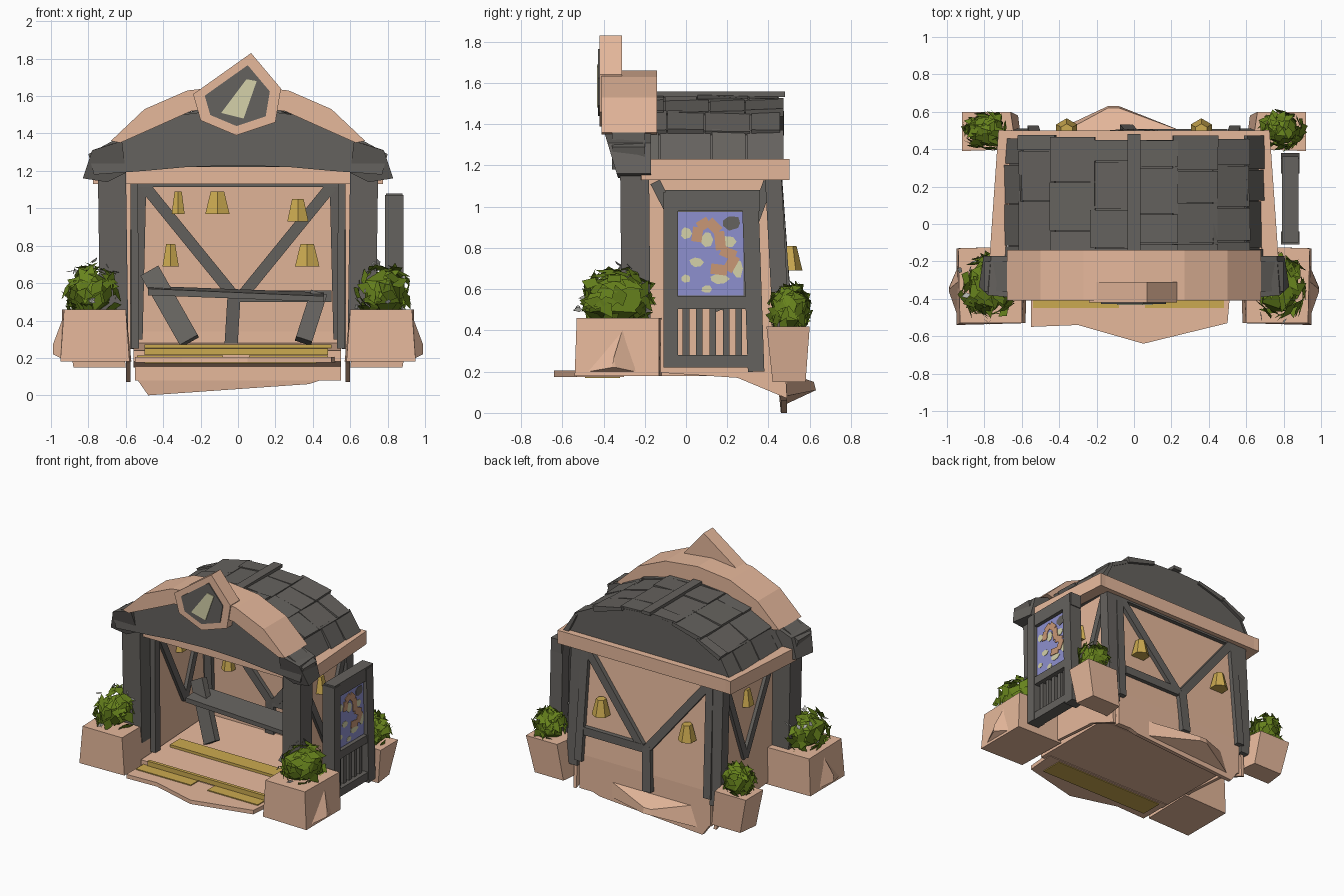
import bpy, bmesh, math, random
from mathutils import Vector as V

if "Cube" in bpy.data.objects:
    bpy.data.objects.remove(bpy.data.objects["Cube"])
random.seed(4)

def material(name, c):
    m = bpy.data.materials.new(name)
    m.diffuse_color = (*c, 1)
    m.use_nodes = True
    m.node_tree.nodes["Principled BSDF"].inputs["Base Color"].default_value = m.diffuse_color
    return m
TAN = material("tan_wood", (0.79, 0.48, 0.33))
GREY = material("dark_grey_wood", (0.13, 0.122, 0.112))
GOLD = material("gold", (0.60, 0.40, 0.08))
LEAF = material("leaf_green", (0.135, 0.225, 0.012))
CREAM = material("cream", (0.66, 0.64, 0.40))
BLUE = material("map_blue", (0.27, 0.28, 0.62))
ORANGE = material("map_orange", (0.58, 0.31, 0.18))
WHITE = material("petal_white", (0.60, 0.60, 0.55))

def finish(name, bm, *mats):
    bmesh.ops.recalc_face_normals(bm, faces=bm.faces)
    me = bpy.data.meshes.new(name)
    bm.to_mesh(me)
    bm.free()
    for m in mats:
        me.materials.append(m)
    ob = bpy.data.objects.new(name, me)
    bpy.context.collection.objects.link(ob)
    return ob

def loft(name, a, b, mat):
    """Closed solid between two matching loops of points."""
    bm = bmesh.new()
    A = [bm.verts.new(p) for p in a]
    B = [bm.verts.new(p) for p in b]
    n = len(A)
    bm.faces.new(A)
    bm.faces.new(B[::-1])
    for i in range(n):
        bm.faces.new((A[i], B[i], B[(i + 1) % n], A[(i + 1) % n]))
    return finish(name, bm, mat)

def prism(name, pts, axis, lo, hi, mat):
    """Extrude a 2D outline along x (points are y,z) or y (points are x,z)."""
    f = (lambda p, t: (t, p[0], p[1])) if axis == 'x' else (lambda p, t: (p[0], t, p[1]))
    return loft(name, [f(p, lo) for p in pts], [f(p, hi) for p in pts], mat)

def box(name, x0, x1, y0, y1, z0, z1, mat):
    return prism(name, [(y0, z0), (y1, z0), (y1, z1), (y0, z1)], 'x', x0, x1, mat)

def beam(name, a, b, w, t, n, mat):
    """Bar from a to b, t thick along n and w wide across it."""
    a, b = V(a), V(b)
    d = (b - a).normalized()
    s = d.cross(V(n)).normalized()
    u = s.cross(d)
    ring = [s * w / 2 * i + u * t / 2 * j for i, j in ((1, 1), (-1, 1), (-1, -1), (1, -1))]
    return loft(name, [a + r for r in ring], [b + r for r in ring], mat)

# --- floor slab, front step and gold planks
prism("floor", [(-.36, .18), (.3, .18), (.47, .15), (.47, .28), (-.36, .24)], 'x', -.56, .55, TAN)
step_outline = [(-.55, -.3), (-.55, -.55), (-.3, -.54), (.05, -.64), (.5, -.53), (.52, -.3)]
loft("front_step", [(x, y, .175) for x, y in step_outline], [(x, y, .205) for x, y in step_outline], TAN)
for x0, x1 in ((-.54, -.08), (.06, .48)):
    box("step_gold_plank", x0, x1, -.45, -.35, .205, .212, GOLD)
box("underside_gold_plank", -.5, .42, -.49, -.32, .169, .175, GOLD)
box("floor_gold_plank", -.5, .5, -.1, .02, .25, .272, GOLD)
box("step_gold_edge", -.5, .48, -.37, -.345, .215, .25, GOLD)

# --- walls
prism("back_wall", [(.40, 1.18), (.43, 1.18), (.49, .34), (.49, .08), (.45, .08), (.45, .34)], 'x', -.55, .55, TAN)
loft("back_foot", [(-.55, .45, .1), (-.55, .49, .1), (.5, .49, .1), (.5, .45, .1)],
     [(-.48, .46, .0), (-.48, .49, .0), (.38, .49, .06), (.38, .46, .06)], TAN)
loft("back_foot_ledge", [(-.4, .48, .2), (.3, .48, .2), (.3, .48, .08), (-.46, .48, .04)],
     [(-.14, .62, .15), (-.08, .62, .15), (-.08, .63, .11), (-.14, .63, .11)], TAN)

def wall_y(z, off):
    return .43 + (1.18 - z) * .072 + off

for side, off in (("inner", -.05), ("outer", .012)):
    def wb(name, x0, z0, x1, z1, w=.06):
        beam(side + name, (x0, wall_y(z0, off), z0), (x1, wall_y(z1, off), z1), w, .04, (0, 1, 0), GREY)
    for s in (-1, 1):
        wb("_diagonal_brace", s * .5, 1.12, s * .02, .53)
        wb("_corner_stud", s * .52, 1.15, s * .54, .3)
    wb("_centre_stud", -.02, .55, -.04, .22, .07)
    wb("_rail", 0, .53, .5, .53)
    wb("_top_rail", -.55, 1.13, .55, 1.13, .03)

def lamp(name, x, y, z, r=.065):
    """Hanging bell shaped lamp."""
    bm = bmesh.new()
    bmesh.ops.create_cone(bm, cap_ends=True, segments=6, radius1=r, radius2=r * .55, depth=.12)
    bmesh.ops.translate(bm, verts=bm.verts, vec=(x, y, z))
    finish(name, bm, GOLD)

for s in (-1, 1):
    # side wall with braces and posts
    x = s * .575
    loft("side_wall", [(x, -.2, .2), (x, .25, .17), (x, .49, .07), (x, .43, 1.16), (x, -.18, 1.16)],
         [(x + s * .025,) + p for p in ((-.2, .2), (.25, .17), (.49, .07), (.43, 1.16), (-.18, 1.16))], TAN)
    for k in (-.01, .035):
        beam("side_brace", (x + s * k, -.15, 1.12), (x + s * k, .17, .5), .05, .03, (1, 0, 0), GREY)
        beam("side_brace", (x + s * k, .4, 1.12), (x + s * k, .17, .5), .05, .03, (1, 0, 0), GREY)
    beam("back_post", (s * .59, .42, 1.2), (s * .6, .47, .25), .09, .08, (0, 1, 0), GREY)
    beam("front_post", (s * .675, -.25, 1.25), (s * .66, -.24, .2), .15, .14, (0, 1, 0), GREY)
    beam("inner_front_post", (s * .555, -.2, 1.18), (s * .55, -.2, .25), .04, .06, (0, 1, 0), GREY)
    # eaves
    beam("side_eave", (s * .73, -.22, 1.18), (s * .68, .5, 1.18), .09, .1, (0, 0, 1), TAN)
    # lamps outside and on the side walls
    lamp("back_lamp", s * .36, .5, .75)
    lamp("side_lamp", s * .59, .13, .94, .06)
lamp("inner_lamp", .32, .36, .99)
lamp("inner_lamp", -.32, .36, 1.03, .04)
lamp("inner_middle_lamp", -.11, .36, 1.03, .075)
lamp("inner_low_lamp", .37, .4, .75, .075)
lamp("inner_low_lamp", -.36, .4, .75, .05)
# bench
loft("bench_seat", [(-.48, .06, .535), (.46, .06, .5), (.46, .26, .52), (-.48, .26, .55)],
     [(-.48, .06, .57), (.46, .06, .53), (.46, .26, .55), (-.48, .26, .585)], GREY)
beam("bench_support", (-.47, .2, .66), (-.26, .06, .29), .11, .05, (0, 1, 0), GREY)
beam("bench_support", (.43, .2, .54), (.35, .06, .29), .09, .05, (0, 1, 0), GREY)
box("back_eave", -.7, .7, .42, .5, 1.13, 1.23, TAN)
box("front_lintel", -.6, .6, -.28, -.2, 1.13, 1.23, TAN)

# --- barrel roof with uneven shingles
half = [(.67, 1.22), (.6, 1.36), (.43, 1.45), (.22, 1.51), (0, 1.53)]
arch = half + [(-x, z) for x, z in half[-2::-1]]
prism("roof_core", arch, 'y', -.3, .45, GREY)
for i, (p, q) in enumerate(zip(arch, arch[1:])):
    y = -.3
    while y < .44:
        y2 = min(y + random.uniform(.14, .28), .47 + random.uniform(-.02, .02))
        a, b = V((p[0], 0, p[1])), V((q[0], 0, q[1]))
        e = (b - a) * .06
        up = V((q[1] - p[1], 0, p[0] - q[0])).normalized()
        lo, hi = (random.uniform(.012, .028), .008) if i < 4 else (.008, random.uniform(.012, .028))
        c = [a - e, b + e, b + e, a - e]
        ys = [y, y, y2 - .006, y2 - .006]
        h = [lo, hi, hi, lo]
        loft("roof_shingle", [c[k] + V((0, ys[k], 0)) - up * .01 for k in range(4)],
             [c[k] + V((0, ys[k], 0)) + up * (h[k] + random.uniform(-.004, .006)) for k in range(4)], GREY)
        y = y2
beam("ridge_cap", (0, -.3, 1.545), (0, .48, 1.545), .07, .025, (0, 0, 1), GREY)

# --- front arches
def strip(name, outer, inner, y0, y1, mat):
    o = outer + [(-x, z) for x, z in outer[::-1] if x]
    n = inner + [(-x, z) for x, z in inner[::-1] if x]
    for k in range(len(o) - 1):
        prism(name, [o[k], o[k + 1], n[k + 1], n[k]], 'y', y0, y1, mat)
strip("grey_front_arch", [(-.8, 1.29), (-.58, 1.41), (-.3, 1.5), (0, 1.54)],
      [(-.77, 1.18), (-.5, 1.2), (-.28, 1.22), (0, 1.23)], -.36, -.2, GREY)
strip("tan_front_arch", [(-.68, 1.36), (-.5, 1.53), (-.27, 1.63), (0, 1.66)],
      [(-.63, 1.35), (-.45, 1.43), (-.25, 1.52), (0, 1.54)], -.41, -.14, TAN)
for s in (-1, 1):
    end = [(s * .83, 1.16), (s * .78, 1.31), (s * .62, 1.36), (s * .6, 1.19), (s * .7, 1.14)]
    loft("arch_end_cap", [(x, -.33 - (z - 1.14) * .3, z) for x, z in end],
         [(.7 * s + (x - .7 * s) * .8, -.17, z) for x, z in end], GREY)

# --- plain gable plaque
plaque = [(.07, 1.83), (.23, 1.64), (.2, 1.46), (-.01, 1.39), (-.2, 1.47), (-.24, 1.61)]
prism("plaque", plaque, 'y', -.42, -.31, TAN)
prism("plaque_panel", [(.0 + x * .74, 1.58 + (z - 1.58) * .74) for x, z in plaque], 'y', -.427, -.42, GREY)
prism("plaque_stripe", [(-.09, 1.51), (.03, 1.48), (.1, 1.68), (.045, 1.69)], 'y', -.432, -.426, CREAM)

# --- map stand on the right side
beam("stand_front_post", (.835, -.075, 1.07), (.835, -.075, .22), .07, .1, (1, 0, 0), GREY)
beam("stand_back_post", (.835, .31, 1.07), (.835, .34, .2), .08, .1, (1, 0, 0), GREY)
for z, h in ((1.03, .1), (.535, .06), (.25, .06)):
    box("stand_rail", .79, .88, -.1, .36, z - h / 2, z + h / 2, GREY)
for y in (.0, .065, .13, .195, .255):
    box("stand_slat", .82, .85, y - .016, y + .016, .25, .54, GREY)
box("stand_board", .815, .85, -.05, .3, .54, 1.0, GREY)
box("map_sheet", .85, .857, -.04, .28, .57, .975, BLUE)

def patch(name, y, z, ry, rz, mat, x=.857):
    pts = [(y + ry * math.cos(k * math.tau / 7) * random.uniform(.8, 1.1),
            z + rz * math.sin(k * math.tau / 7) * random.uniform(.8, 1.1)) for k in range(7)]
    prism(name, pts, 'x', x, x + .003, mat)
for y, z, r, t in ((.0, .87, .03, .03), (.05, .73, .035, .025), (.0, .65, .025, .02), (.16, .65, .05, .025),
                   (.2, .83, .05, .03), (.1, .6, .025, .02), (.25, .7, .025, .05), (.1, .84, .03, .04)):
    patch("map_cream_patch", y, z, r, t, CREAM)
patch("map_grey_patch", .22, .92, .05, .035, GREY)
route = [(.05, .83), (.06, .9), (.11, .93), (.16, .88), (.17, .79), (.24, .76), (.2, .69), (.12, .7)]
for p, q in zip(route, route[1:]):
    beam("map_route", (.862, *p), (.862, *q), .05, .004, (1, 0, 0), ORANGE)

# --- planters and bushes
def bush(name, c, r, flowers):
    bm = bmesh.new()
    bmesh.ops.create_icosphere(bm, subdivisions=1, radius=.82)
    for v in bm.verts:
        v.co *= random.uniform(.85, 1.1)
    for k in range(75 + flowers):
        d = V((random.gauss(0, 1), random.gauss(0, 1), random.gauss(.25, 1))).normalized()
        t = d.orthogonal().normalized()
        s = d.cross(t)
        ang = random.uniform(0, math.tau)
        t, s = t * math.cos(ang) + s * math.sin(ang), s * math.cos(ang) - t * math.sin(ang)
        petal = k >= 75
        m, w = (.98, .12) if petal else (random.uniform(.7, .85), .3)
        pts = [d * m - t * w, d * (m + .08) + s * w * .7, d * (m + .2) + t * w * 1.2, d * (m + .08) - s * w * .7]
        f = bm.faces.new([bm.verts.new(p) for p in pts])
        f.material_index = int(petal)
    for v in bm.verts:
        v.co = V((c[i] + v.co[i] * r[i] for i in range(3)))
    finish(name, bm, LEAF, WHITE)

for s in (-1, 1):
    top = [(s * .6, -.53), (s * .93, -.53), (s * .94, -.13), (s * .6, -.12)]
    bot = [(s * .58, -.53), (s * .95, -.54), (s * 1.0, -.3), (s * .95, -.13)]
    loft("front_planter", [(x, y, .18) for x, y in bot[:2] + [(s * .95, -.13), (s * .57, -.12)]],
         [(x, y, .46) for x, y in top], TAN)
    loft("planter_corner", [(s * .93, -.53, .19), (s * .93, -.2, .19), (s * .93, -.3, .43)],
         [(s * .99, -.36, .22), (s * .99, -.34, .22), (s * .99, -.35, .27)], TAN)
    bush("front_bush", (s * .78, -.33, .55), (.155, .19, .16), 14 if s < 0 else 9)
    top = [(s * .63, .4), (s * .92, .39), (s * .92, .6), (s * .66, .6)]
    bot = [(s * .6, .42), (s * .88, .42), (s * .86, .58), (s * .62, .58)]
    loft("back_planter", [(x, y, .15) for x, y in bot], [(x, y, .42) for x, y in top], TAN)
    bush("back_bush", (s * .79, .5, .5), (.13, .11, .14), 0)
